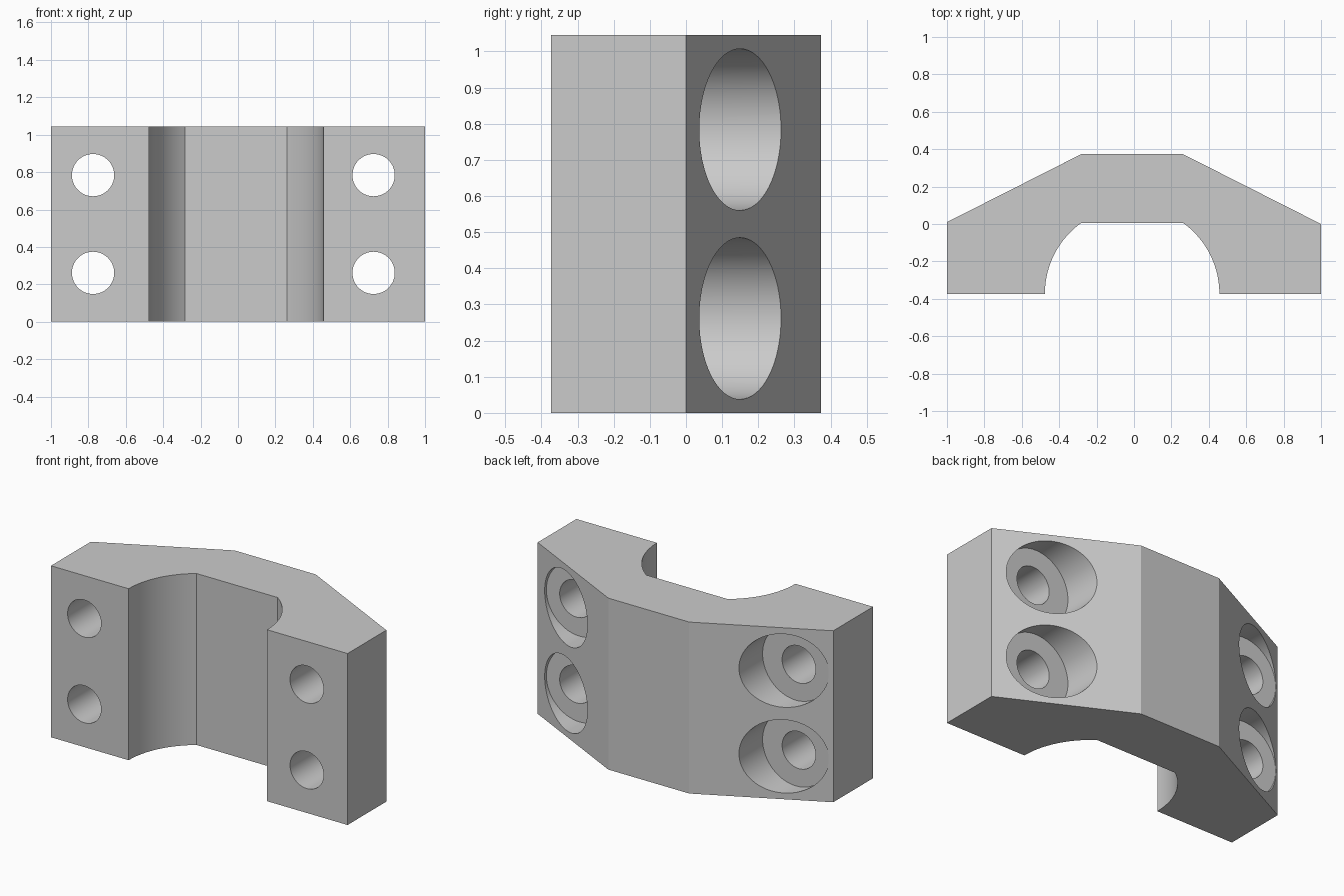
import bpy, bmesh, math

HEIGHT = 1.045
DEPTH = 0.373          # half of the depth
BAR = (-0.283, 0.263)  # ends of the flat middle bar
SHIFT = -0.025         # the bolt pattern sits slightly off centre

cube = bpy.data.objects.get("Cube")
if cube:
    bpy.data.objects.remove(cube, do_unlink=True)

grey = bpy.data.materials.new("plain grey")
grey.use_nodes = True
color = (0.6, 0.6, 0.6, 1)
grey.diffuse_color = color
grey.node_tree.nodes["Principled BSDF"].inputs["Base Color"].default_value = color


def add_object(name, bm):
    bmesh.ops.recalc_face_normals(bm, faces=bm.faces)
    mesh = bpy.data.meshes.new(name)
    bm.to_mesh(mesh)
    bm.free()
    mesh.materials.append(grey)
    obj = bpy.data.objects.new(name, mesh)
    bpy.context.collection.objects.link(obj)
    return obj


def arc(cx, cy, radius, start, end, steps=20):
    angles = [start + (end - start) * i / steps for i in range(steps + 1)]
    return [(cx + radius * math.cos(a), cy + radius * math.sin(a)) for a in angles]


def cylinder_y(bm, x, z, radius, y0, y1):
    ring = [bm.verts.new((px, y0, pz)) for px, pz in arc(x, z, radius, 0, math.tau, 64)[:-1]]
    face = bm.faces.new(ring)
    side = bmesh.ops.extrude_face_region(bm, geom=[face])["geom"]
    verts = [v for v in side if isinstance(v, bmesh.types.BMVert)]
    bmesh.ops.translate(bm, verts=verts, vec=(0, y1 - y0, 0))


# Clamp body: chamfered outline with a flat-topped round notch
notch_x, notch_r = -0.01, 0.4665
top = math.acos((BAR[1] - notch_x) / notch_r)
outline = [(-1, -DEPTH)]
outline += arc(notch_x, -DEPTH, notch_r, math.pi, math.pi - top)
outline += arc(notch_x, -DEPTH, notch_r, top, 0)
outline += [(1, -DEPTH), (1, 0), (BAR[1], DEPTH), (BAR[0], DEPTH), (-1, 0.01)]
bm = bmesh.new()
base = bm.faces.new([bm.verts.new((x, y, 0)) for x, y in outline])
lifted = bmesh.ops.extrude_face_region(bm, geom=[base])["geom"]
bmesh.ops.translate(bm, verts=[v for v in lifted if isinstance(v, bmesh.types.BMVert)],
                    vec=(0, 0, HEIGHT))
body = add_object("clamp_body", bm)

# Bolt holes right through, and wider flat-bottomed bores from the back
holes, bores = bmesh.new(), bmesh.new()
for side in (-1, 1):
    for z in (HEIGHT / 4, HEIGHT * 3 / 4):
        cylinder_y(holes, SHIFT + side * 0.75, z, 0.113, -1, 1)
        cylinder_y(bores, SHIFT + side * 0.729, z, 0.2235, 0.02, 1)

bpy.context.view_layer.objects.active = body
for name, cutter_bm in (("hole_cutter", holes), ("bore_cutter", bores)):
    cutter = add_object(name, cutter_bm)
    cutter.hide_render = True
    mod = body.modifiers.new(name, "BOOLEAN")
    mod.operation = "DIFFERENCE"
    mod.solver = "EXACT"
    mod.object = cutter
    bpy.ops.object.modifier_apply(modifier=name)
    bpy.data.objects.remove(cutter, do_unlink=True)

bpy.ops.object.select_all(action="DESELECT")
body.select_set(True)
bpy.ops.object.shade_smooth_by_angle(angle=math.radians(25))
